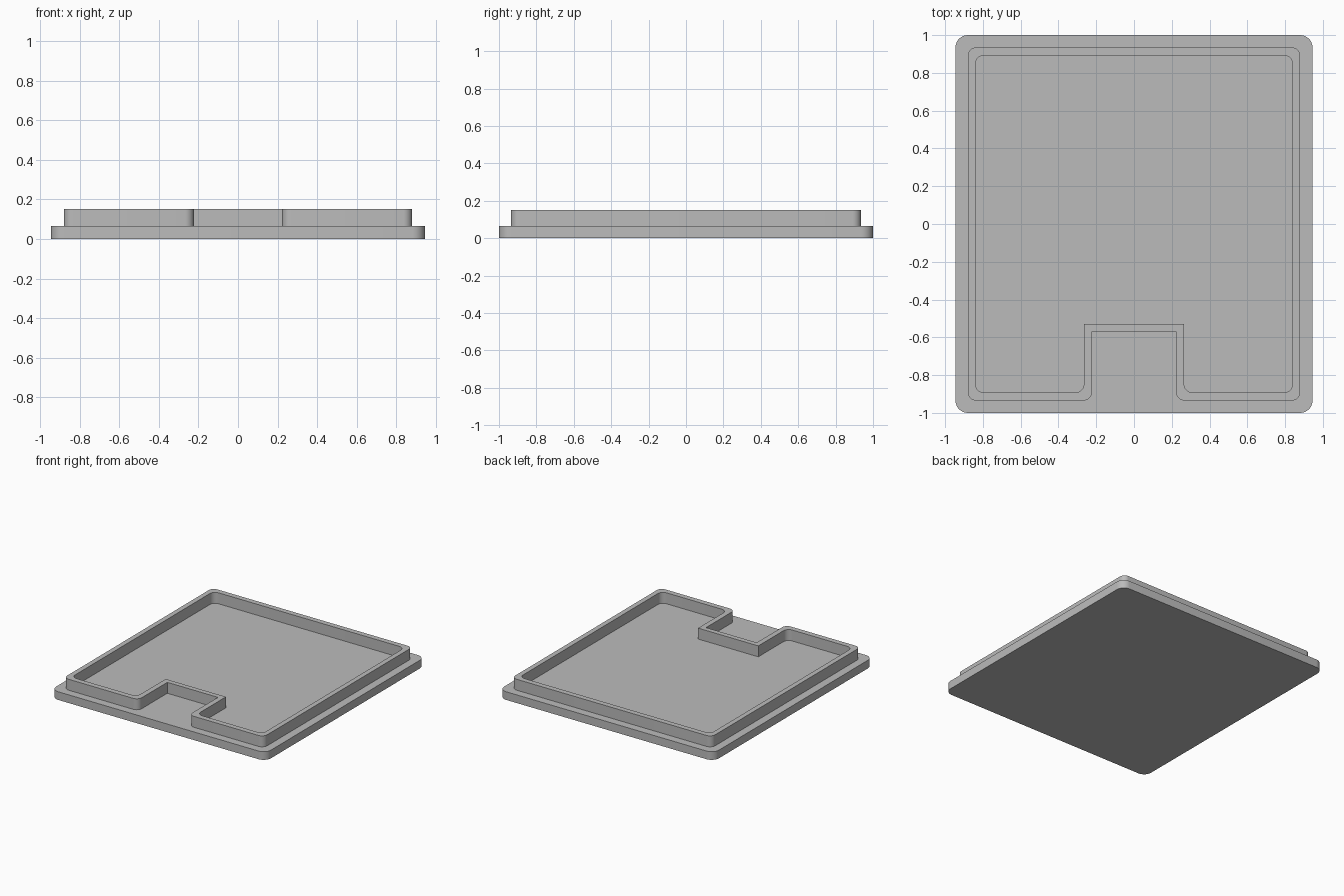
import bpy, bmesh, math
from mathutils import Vector

if "Cube" in bpy.data.objects:
    bpy.data.objects.remove(bpy.data.objects["Cube"], do_unlink=True)

grey = bpy.data.materials.new("plain_grey")
grey.use_nodes = True
colour = (0.5, 0.5, 0.5, 1)
grey.diffuse_color = colour
grey.node_tree.nodes["Principled BSDF"].inputs["Base Color"].default_value = colour

STEPS = 8


def rounded(corners):
    """Outline from (x, y, radius) corners; a zero radius stays sharp."""
    pts = []
    for i, (x, y, r) in enumerate(corners):
        p = Vector((x, y))
        if r == 0:
            pts.append(p)
            continue
        a = (Vector(corners[i - 1][:2]) - p).normalized()
        b = (Vector(corners[(i + 1) % len(corners)][:2]) - p).normalized()
        centre = p + (a + b) * r
        for k in range(STEPS + 1):
            t = k / STEPS * math.pi / 2
            pts.append(centre - b * r * math.cos(t) - a * r * math.sin(t))
    return pts


def finish(name, bm):
    bmesh.ops.recalc_face_normals(bm, faces=bm.faces)
    mesh = bpy.data.meshes.new(name)
    bm.to_mesh(mesh)
    bm.free()
    mesh.materials.append(grey)
    obj = bpy.data.objects.new(name, mesh)
    bpy.context.collection.objects.link(obj)
    bpy.ops.object.select_all(action='DESELECT')
    obj.select_set(True)
    bpy.context.view_layer.objects.active = obj
    bpy.ops.object.shade_smooth_by_angle(angle=math.radians(30))


def ring(bm, pts, z):
    return [bm.verts.new((p.x, p.y, z)) for p in pts]


def bridge(bm, a, b):
    for i in range(len(a)):
        j = (i + 1) % len(a)
        bm.faces.new((a[i], a[j], b[j], b[i]))


def notched(x, y, notch_x, notch_y, r):
    """Rectangle with a notch in its front edge."""
    right = [(notch_x, notch_y, 0), (notch_x, -y, r), (x, -y, r), (x, y, r)]
    left = [(-cx, cy, cr) for cx, cy, cr in reversed(right)]
    return rounded(right + left)


# Base plate
bm = bmesh.new()
outline = rounded([(-0.945, -1, 0.065), (0.945, -1, 0.065),
                   (0.945, 1, 0.065), (-0.945, 1, 0.065)])
low, high = ring(bm, outline, 0), ring(bm, outline, 0.065)
bridge(bm, low, high)
bm.faces.new(low)
bm.faces.new(high)
finish("base_plate", bm)

# Raised rim wall, stepping inward around the front notch
bm = bmesh.new()
outer = notched(0.88, 0.935, 0.223, -0.57, 0.045)
inner = notched(0.84, 0.892, 0.265, -0.53, 0.045)
loops = [ring(bm, outer, 0.06), ring(bm, outer, 0.152),
         ring(bm, inner, 0.152), ring(bm, inner, 0.06)]
for i in range(4):
    bridge(bm, loops[i], loops[(i + 1) % 4])
finish("rim_wall", bm)
